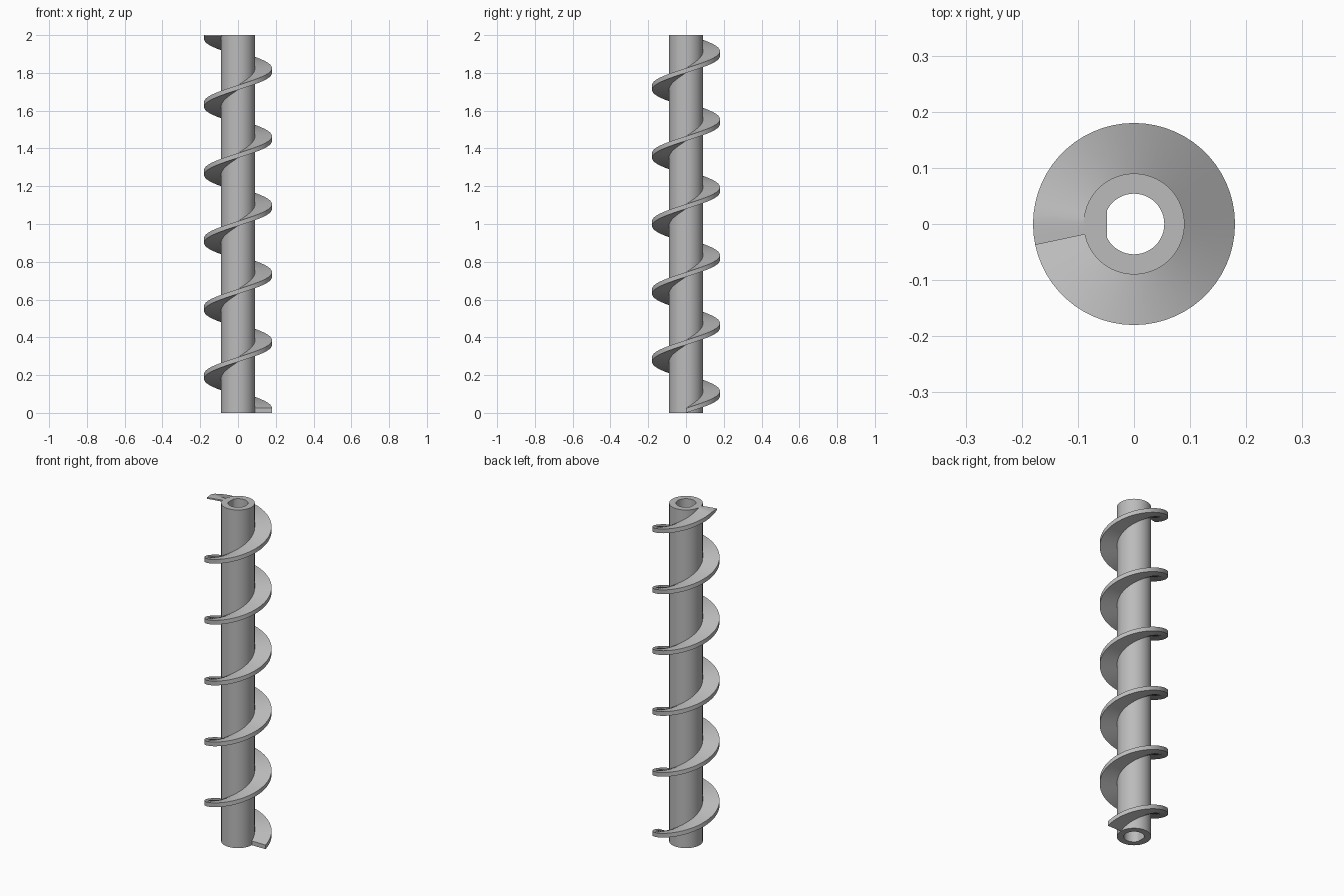
import bpy, bmesh, math
from mathutils import Vector

HEIGHT, SHAFT_R, FLIGHT_R = 2.0, 0.09, 0.18
BORE_R, BORE_FLAT = 0.054, -0.048
PITCH, THICK, END_ANGLE = 0.36, 0.025, 1992

cube = bpy.data.objects.get("Cube")
if cube:
    bpy.data.objects.remove(cube, do_unlink=True)

steel = bpy.data.materials.new("grey_steel")
steel.use_nodes = True
colour = (0.5, 0.5, 0.5, 1)
steel.diffuse_color = colour
steel.node_tree.nodes["Principled BSDF"].inputs["Base Color"].default_value = colour


def finish(name, bm):
    bmesh.ops.recalc_face_normals(bm, faces=bm.faces)
    mesh = bpy.data.meshes.new(name)
    bm.to_mesh(mesh)
    bm.free()
    mesh.materials.append(steel)
    obj = bpy.data.objects.new(name, mesh)
    bpy.context.collection.objects.link(obj)
    bpy.ops.object.select_all(action='DESELECT')
    obj.select_set(True)
    bpy.context.view_layer.objects.active = obj
    bpy.ops.object.shade_smooth_by_angle(angle=math.radians(30))
    return obj


def bridge(bm, a, b):
    n = len(a)
    for i in range(n):
        j = (i + 1) % n
        bm.faces.new((a[i], a[j], b[j], b[i]))


# Hollow shaft: round outside, D-shaped bore with its flat on the -x side
def bore_point(a):
    x, y = BORE_R * math.cos(a), BORE_R * math.sin(a)
    if x < BORE_FLAT:
        return BORE_FLAT, BORE_FLAT * y / x
    return x, y


bm = bmesh.new()
half = math.acos(BORE_FLAT / BORE_R)
# angles include the exact corners of the flat
angles = [-half + 2 * half * i / 56 for i in range(57)]
angles += [half + (2 * math.pi - 2 * half) * i / 8 for i in range(1, 8)]
loops = []
for z in (0, HEIGHT):
    loops.append([bm.verts.new((SHAFT_R * math.cos(a), SHAFT_R * math.sin(a), z)) for a in angles])
    loops.append([bm.verts.new((*bore_point(a), z)) for a in angles])
outer_low, bore_low, outer_top, bore_top = loops
for pair in ((outer_low, outer_top), (bore_low, bore_top),
             (outer_low, bore_low), (outer_top, bore_top)):
    bridge(bm, *pair)
finish("shaft", bm)

# Screw flight: rectangular section swept up a helix, levelled at the shaft top
bm = bmesh.new()
steps = END_ANGLE // 6
sections = []
for i in range(steps + 1):
    a = math.radians(END_ANGLE * i / steps)
    low = PITCH * a / math.tau
    top = min(low + THICK, HEIGHT)
    d = Vector((math.cos(a), math.sin(a), 0))
    sections.append([bm.verts.new(d * r + Vector((0, 0, z)))
                     for r, z in ((SHAFT_R - 0.004, low), (FLIGHT_R, low),
                                  (FLIGHT_R, top), (SHAFT_R - 0.004, top))])
for a, b in zip(sections, sections[1:]):
    bridge(bm, a, b)
bm.faces.new(sections[0])
bm.faces.new(sections[-1])
finish("screw_flight", bm)
